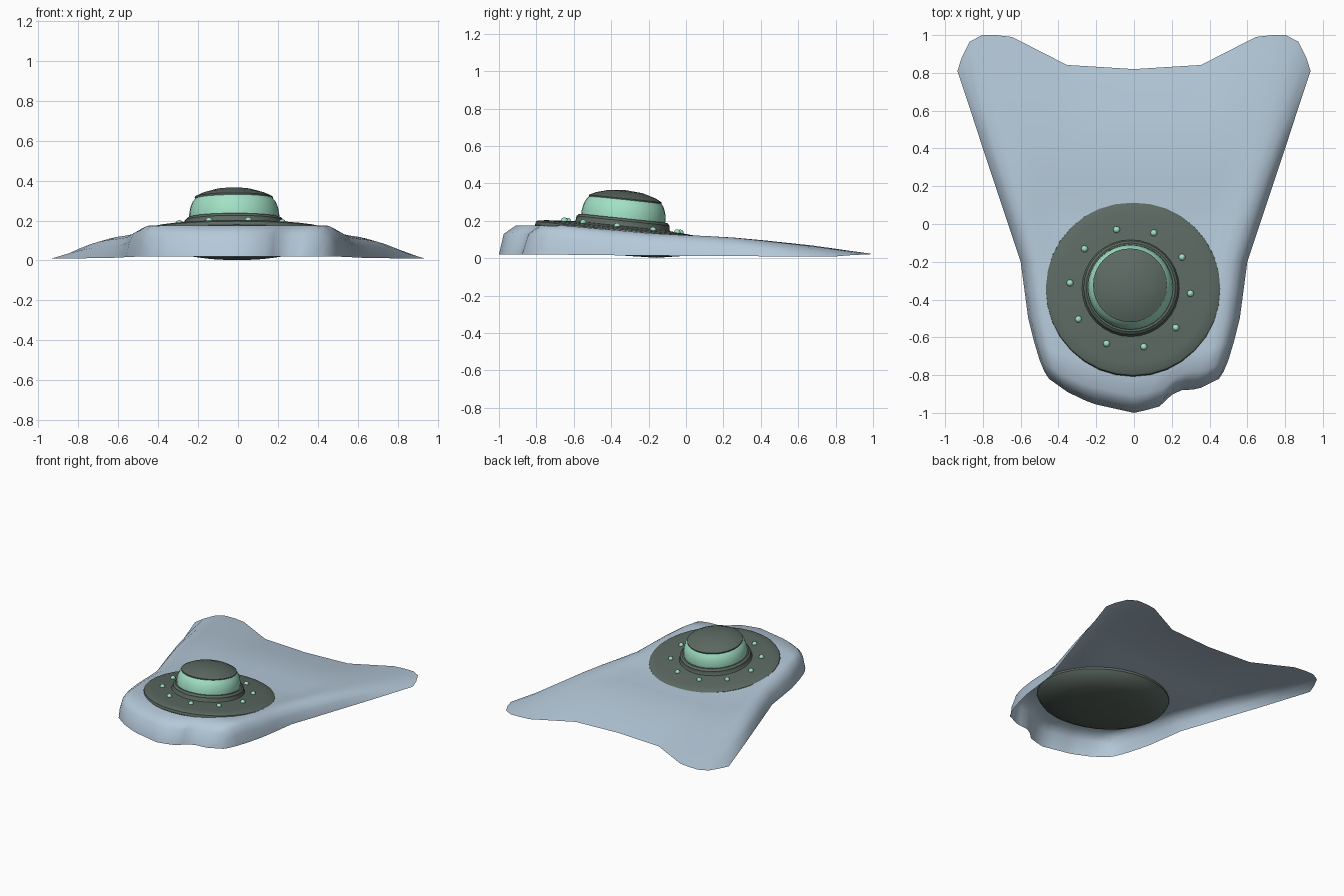
import bpy, bmesh, math
from mathutils import Matrix, Vector

if "Cube" in bpy.data.objects:
    bpy.data.objects.remove(bpy.data.objects["Cube"])


def material(name, rgb):
    m = bpy.data.materials.new(name)
    m.diffuse_color = (*rgb, 1)
    m.use_nodes = True
    m.node_tree.nodes["Principled BSDF"].inputs["Base Color"].default_value = m.diffuse_color
    return m


HULL = material("pale blue grey", (0.46, 0.58, 0.69))
DARK = material("dark green grey", (0.105, 0.14, 0.12))
MINT = material("mint", (0.36, 0.75, 0.56))

# Tilted frame shared by the saucer and the dome: the front is raised
TILT = (Matrix.Translation((-0.005, -0.34, 0.17)) @ Matrix.Rotation(math.radians(-6), 4, 'X')
        @ Matrix.Translation((0, 0, -0.17)))


def finish(bm, name, mat, angle=40):
    me = bpy.data.meshes.new(name)
    bm.to_mesh(me)
    bm.free()
    me.materials.append(mat)
    ob = bpy.data.objects.new(name, me)
    bpy.context.collection.objects.link(ob)
    bpy.ops.object.select_all(action='DESELECT')
    ob.select_set(True)
    bpy.context.view_layer.objects.active = ob
    bpy.ops.object.shade_smooth_by_angle(angle=math.radians(angle))
    return ob


def lathe(name, profile, mat, n=32, dx=0.0):
    """Turn a profile listed from bottom to top, then tilt it."""
    bm = bmesh.new()
    rings = []
    for r, z in profile:
        if r == 0:
            rings.append([bm.verts.new((dx, 0, z))] * n)
        else:
            rings.append([bm.verts.new((dx + r * math.cos(2 * math.pi * i / n),
                                        r * math.sin(2 * math.pi * i / n), z)) for i in range(n)])
    for a, b in zip(rings, rings[1:]):
        for i in range(n):
            j = (i + 1) % n
            bm.faces.new(list(dict.fromkeys((a[i], a[j], b[j], b[i]))))
    bmesh.ops.transform(bm, matrix=TILT, verts=bm.verts)
    return finish(bm, name, mat)


def interp(x, pts):
    for (x0, y0), (x1, y1) in zip(pts, pts[1:]):
        if x <= x1:
            return y0 + (y1 - y0) * (x - x0) / (x1 - x0)
    return pts[-1][1]


# Hull: open-bottomed shell lofted over cross sections
half = [0, .15, .3, .38, .45, .56, .69, .78, .86, .93, .975, 1]
cols = [-u for u in half[:0:-1]] + half
section = [(0, 1), (.75, 1), (.86, .97), (.93, .82), (.975, .5), (1, 0)]
nose = [(-1, 0), (-.78, -.07), (-.5, -.13), (-.3, -.15), (0, -.18), (.29, -.15),
        (.44, -.085), (.56, -.06), (.75, -.055), (1, 0)]
tail = [(0, .01), (.38, .032), (.69, .18), (.78, .19), (.86, .19), (.95, .145), (1, 0)]
# y, half width, rim z, shoulder z, centre z, nose amount, tail amount
rows = [(-.82, .45, .020, .020, .020, 1, 0),
        (-.78, .475, .020, .130, .130, 1.08, 0),
        (-.72, .50, .019, .175, .175, 1.05, 0),
        (-.62, .53, .018, .178, .175, .8, 0),
        (-.5, .56, .017, .164, .158, 0, 0),
        (-.35, .58, .015, .151, .145, 0, 0),
        (-.2, .60, .014, .137, .130, 0, 0),
        (-.02, .66, .012, .127, .112, 0, 0),
        (.1, .70, .012, .122, .103, 0, 0),
        (.25, .75, .011, .112, .105, 0, .03),
        (.4, .80, .010, .095, .095, 0, .1),
        (.6, .865, .009, .065, .068, 0, .4),
        (.81, .935, .010, .022, .022, 0, 1)]
bm = bmesh.new()
grid = []
for y, w, rim, shoulder, centre, kn, kt in rows:
    line = []
    for u in cols:
        a = abs(u)
        top = interp(a, [(0, centre), (.69, centre), (.8, shoulder), (1, shoulder)])
        z = rim + (top - rim) * interp(a, section)
        line.append(bm.verts.new((u * w, y + kn * interp(u, nose) + kt * interp(a, tail), z)))
    grid.append(line)
for a, b in zip(grid, grid[1:]):
    for i in range(len(cols) - 1):
        bm.faces.new((a[i], a[i + 1], b[i + 1], b[i]))
finish(bm, "hull_shell", HULL, 60)

# Saucer sunk into the hull, its belly reaching the ground
lathe("saucer", [(0, .014), (.2, .022), (.35, .048), (.44, .09), (.466, .13), (.462, .148),
                 (.45, .155), (.4, .161), (.32, .166), (.24, .172), (0, .172)], DARK)

# Turret: collar, glazed band and cap
lathe("dome_collar", [(.262, .165), (.252, .178), (.25, .2), (.236, .213), (0, .213)], DARK, dx=-.012)
lathe("dome_band", [(.225, .2), (.226, .23), (.22, .265), (.208, .295), (.186, .322), (0, .322)],
      MINT, dx=-.014)
lathe("dome_cap", [(0, .31), (.195, .31), (.196, .319), (.16, .337), (.09, .357), (0, .364)],
      DARK, dx=-.016)

# Ring of ten small lights
for k in range(10):
    ang = math.radians(103 + 36 * k)
    p = TILT @ Vector((.32 * math.cos(ang) - .015, .32 * math.sin(ang), .167))
    bm = bmesh.new()
    bmesh.ops.create_uvsphere(bm, u_segments=12, v_segments=8, radius=.018,
                              matrix=Matrix.Translation(p))
    finish(bm, f"rim_light_{k + 1}", MINT)
